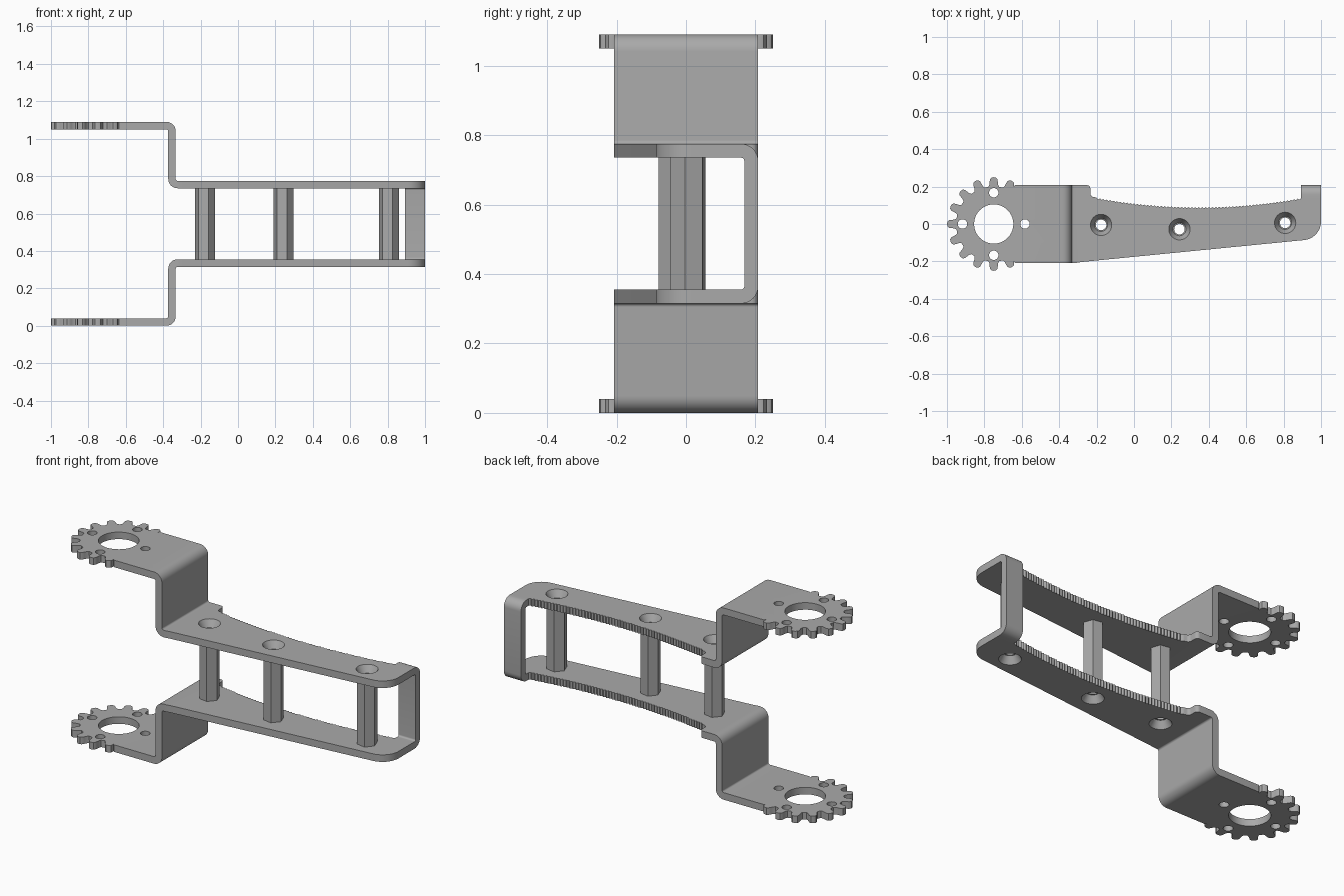
import bpy, bmesh, math
from math import sin, cos, pi
from mathutils import Vector, Matrix

cube = bpy.data.objects.get("Cube")
if cube:
    bpy.data.objects.remove(cube)

MID = 0.545          # height of the symmetry plane
T = 0.04             # sheet thickness
GEAR_X = -0.75

steel = bpy.data.materials.new("grey metal")
steel.use_nodes = True
GREY = (0.4, 0.4, 0.4, 1)
steel.diffuse_color = GREY
steel.node_tree.nodes["Principled BSDF"].inputs["Base Color"].default_value = GREY


def prism(name, points, direction):
    """Closed solid from a planar loop of points swept along direction."""
    bm = bmesh.new()
    face = bm.faces.new([bm.verts.new(p) for p in points])
    swept = bmesh.ops.extrude_face_region(bm, geom=[face])["geom"]
    bmesh.ops.translate(bm, vec=direction,
                        verts=[g for g in swept if isinstance(g, bmesh.types.BMVert)])
    bmesh.ops.recalc_face_normals(bm, faces=bm.faces)
    return add_object(name, bm)


def add_object(name, bm):
    mesh = bpy.data.meshes.new(name)
    bm.to_mesh(mesh)
    bm.free()
    mesh.materials.append(steel)
    obj = bpy.data.objects.new(name, mesh)
    obj.location.z = MID
    bpy.context.collection.objects.link(obj)
    return obj


def cone(x, y, z0, z1, r0, r1):
    bm = bmesh.new()
    bmesh.ops.create_cone(bm, cap_ends=True, segments=40, radius1=r0, radius2=r1,
                          depth=z1 - z0, matrix=Matrix.Translation((x, y, (z0 + z1) / 2)))
    return add_object("cutter", bm)


def bake(obj):
    """Replace the mesh by its modified result."""
    graph = bpy.context.evaluated_depsgraph_get()
    mesh = bpy.data.meshes.new_from_object(obj.evaluated_get(graph))
    obj.modifiers.clear()
    obj.data = mesh


def boolean(obj, tool, operation):
    mod = obj.modifiers.new("cut", 'BOOLEAN')
    mod.operation, mod.solver, mod.object = operation, 'EXACT', tool
    bake(obj)
    bpy.data.objects.remove(tool)


def mirror_z(obj):
    mod = obj.modifiers.new("mirror", 'MIRROR')
    mod.use_axis = (False, False, True)
    mod.use_mirror_merge = False
    bake(obj)


def finish(obj):
    bpy.ops.object.select_all(action='DESELECT')
    obj.select_set(True)
    bpy.context.view_layer.objects.active = obj
    bpy.ops.object.shade_smooth_by_angle(angle=math.radians(30))


def rounded(points, radius, steps=8):
    """Open 2D path with its inner corners replaced by arcs."""
    pts = [Vector(p) for p in points]
    path = [pts[0]]
    for a, b, c in zip(pts, pts[1:], pts[2:]):
        u, v = (a - b).normalized(), (c - b).normalized()
        half = u.angle(v) / 2
        centre = b + (u + v).normalized() * (radius / sin(half))
        p, q = b + u * radius / math.tan(half), b + v * radius / math.tan(half)
        s, e = p - centre, q - centre
        sweep = s.angle(e)
        for i in range(steps + 1):
            t = i / steps
            path.append(centre + (s * sin((1 - t) * sweep) + e * sin(t * sweep)) / sin(sweep))
    return path + [pts[-1]]


def sheet(points, radius):
    """Outline of a bent sheet of thickness T about a centre line."""
    path = rounded(points, radius)
    left, right = [], []
    for i, p in enumerate(path):
        d = (path[min(i + 1, len(path) - 1)] - path[max(i - 1, 0)]).normalized()
        n = Vector((-d.y, d.x)) * T / 2
        left.append(p + n)
        right.append(p - n)
    return left + right[::-1]


# Plan outline: gear teeth round the hub end
outline = []
half_tooth = [(0.5, 0.2), (0.37, 0.201), (0.29, 0.21), (0.25, 0.225),
              (0.22, 0.238), (0.14, 0.247), (0, 0.25)]
tooth = [(-f, r) for f, r in half_tooth] + half_tooth[-2:0:-1]
pitch = pi / 8
for k in range(3, 14):
    for f, r in tooth:
        if (k == 3 and f < -0.25) or (k == 13 and f > 0.25):
            continue
        a = (k + f) * pitch
        outline.append((GEAR_X + r * cos(a), r * sin(a)))

# Plan outline: tapered front edge, rounded tip, serrated grip edge, shoulder
outline += [(-0.635, -0.208), (-0.31, -0.208)]
outline += rounded([(-0.28, -0.203), (1, -0.077), (1, 0.137)], 0.1, 12)
TEETH = 60
for i in range(2 * TEETH + 1):
    x = 0.893 - 1.093 * i / (2 * TEETH)
    outline.append((x, 0.09 + 0.165 * (x - 0.35) ** 2 - 0.007 * (i % 2)))
outline += rounded([(-0.205, 0.142), (-0.233, 0.148), (-0.233, 0.208), (-0.3, 0.208)], 0.02)
outline.append((-0.635, 0.208))

# Side brackets: bent sheet trimmed to the plan outline
top, low = MID - T / 2, 0.21
profile = sheet([(-1.1, top), (-0.353, top), (-0.353, low), (1.1, low)], 0.03)
brackets = prism("side_brackets", [(p.x, -0.4, p.y) for p in profile], (0, 0.8, 0))
trim = prism("trim", [(x, y, 0.1) for x, y in outline], (0, 0, 0.6))
boolean(brackets, trim, 'INTERSECT')

# Hub bore and four mounting holes
boolean(brackets, cone(GEAR_X, 0, 0.4, 0.7, 0.105, 0.105), 'DIFFERENCE')
for i in range(4):
    a = i * pi / 2
    boolean(brackets, cone(GEAR_X + 0.167 * cos(a), 0.167 * sin(a), 0.4, 0.7, 0.025, 0.025),
            'DIFFERENCE')

# Countersunk screw holes and hexagonal spacers
inner = low - T / 2
for i, (x, y) in enumerate([(-0.176, -0.005), (0.243, -0.028), (0.808, 0.006)]):
    boolean(brackets, cone(x, y, inner - 0.02, inner + 0.06, 0.024, 0.068), 'DIFFERENCE')
    angles = [math.radians(60 * k - 10) for k in range(6)]
    post = prism(f"spacer_{i + 1}",
                 [(x + 0.054 * cos(a), y + 0.054 * sin(a), -inner) for a in angles],
                 (0, 0, 2 * inner))
    boolean(post, cone(x, y, -0.3, 0.3, 0.028, 0.028), 'DIFFERENCE')
    finish(post)

mirror_z(brackets)
finish(brackets)

# Bent strap joining both plates at the tip
strap = sheet([(0.137, low), (0.188, low), (0.188, -low), (0.137, -low)], 0.03)
finish(prism("tip_strap", [(0.893, p.x, p.y) for p in strap], (0.107, 0, 0)))
